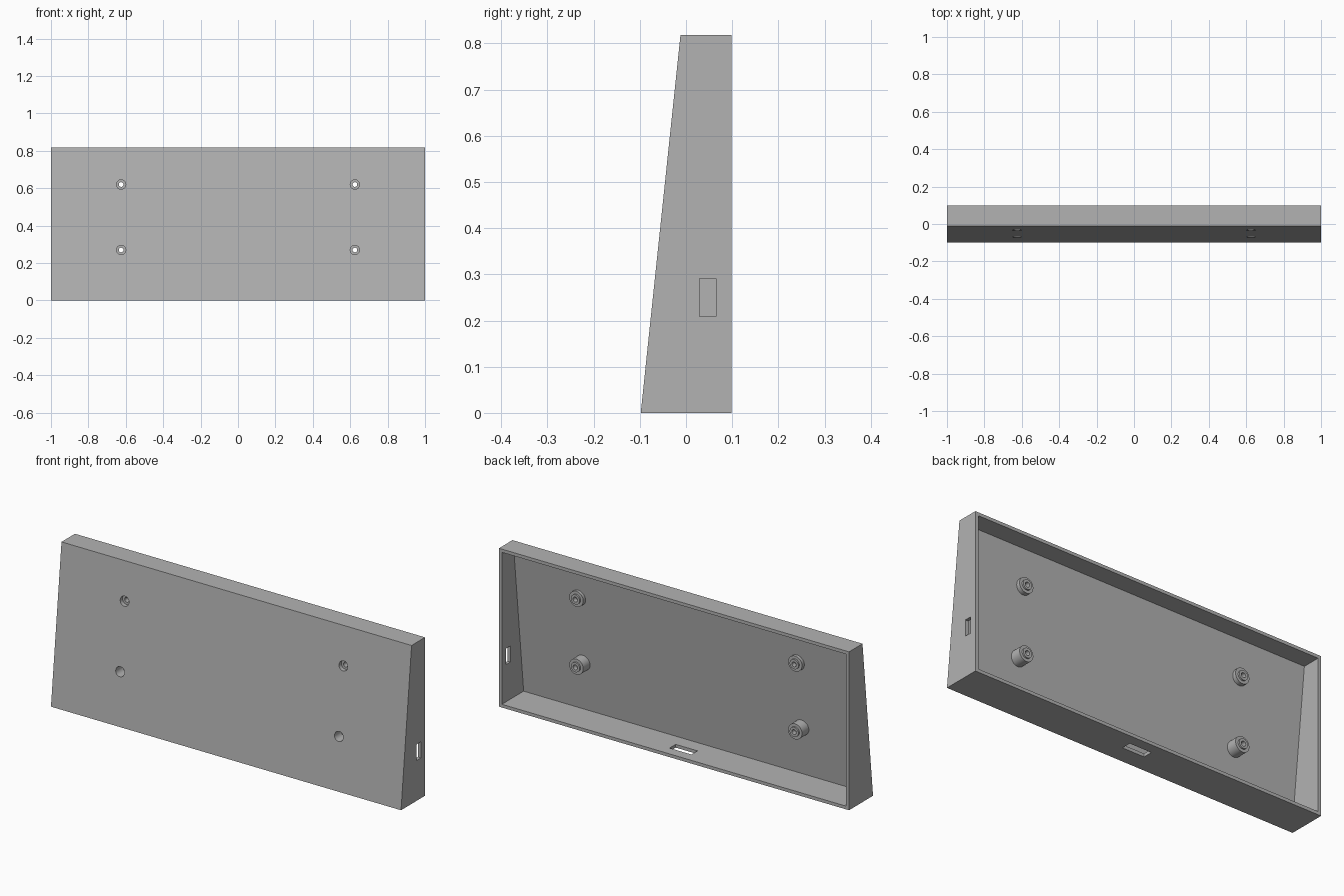
import bpy, bmesh, math
from mathutils import Matrix, Vector

cube = bpy.data.objects.get("Cube")
if cube:
    bpy.data.objects.remove(cube, do_unlink=True)

HALF_W, HEIGHT, WALL = 1.0, 0.818, 0.0167
BACK, FRONT_LOW, FRONT_TOP = 0.098, -0.098, -0.012
POST_END, BORE_FLOOR = 0.003, -0.014
SLOPE = (FRONT_TOP - FRONT_LOW) / HEIGHT

grey = bpy.data.materials.new("plain grey")
grey.use_nodes = True
colour = (0.45, 0.45, 0.45, 1)
grey.diffuse_color = colour
grey.node_tree.nodes["Principled BSDF"].inputs["Base Color"].default_value = colour


def front_y(z):
    return FRONT_LOW + SLOPE * z


def make_object(name, bm):
    bmesh.ops.recalc_face_normals(bm, faces=bm.faces)
    mesh = bpy.data.meshes.new(name)
    bm.to_mesh(mesh)
    bm.free()
    mesh.materials.append(grey)
    ob = bpy.data.objects.new(name, mesh)
    bpy.context.collection.objects.link(ob)
    return ob


def wedge(name, half_w, profile):
    """Extrude a (y, z) side profile across the width."""
    bm = bmesh.new()
    face = bm.faces.new([bm.verts.new((-half_w, y, z)) for y, z in profile])
    ext = bmesh.ops.extrude_face_region(bm, geom=[face])
    verts = [v for v in ext["geom"] if isinstance(v, bmesh.types.BMVert)]
    bmesh.ops.translate(bm, vec=(2 * half_w, 0, 0), verts=verts)
    return make_object(name, bm)


def rod(name, x, z, radius, y0, y1):
    """Cylinder running front to back."""
    bm = bmesh.new()
    place = Matrix.Translation((x, (y0 + y1) / 2, z)) @ Matrix.Rotation(math.pi / 2, 4, "X")
    bmesh.ops.create_cone(bm, cap_ends=True, segments=32, radius1=radius,
                          radius2=radius, depth=y1 - y0, matrix=place)
    return make_object(name, bm)


def box(name, centre, size):
    bm = bmesh.new()
    bmesh.ops.create_cube(bm, size=1)
    bmesh.ops.scale(bm, vec=size, verts=bm.verts)
    bmesh.ops.translate(bm, vec=Vector(centre), verts=bm.verts)
    return make_object(name, bm)


def combine(target, tool, operation):
    mod = target.modifiers.new(tool.name, "BOOLEAN")
    mod.operation, mod.solver, mod.object = operation, "EXACT", tool
    bpy.context.view_layer.objects.active = target
    bpy.ops.object.modifier_apply(modifier=mod.name)
    bpy.data.objects.remove(tool, do_unlink=True)


# Sloped shell, open at the back
shell = wedge("sloped_enclosure", HALF_W, [
    (FRONT_LOW, 0), (BACK, 0), (BACK, HEIGHT), (FRONT_TOP, HEIGHT)])
low, high = WALL, HEIGHT - WALL
cavity = wedge("cavity", HALF_W - WALL, [
    (front_y(low) + WALL, low), (BACK + 0.1, low),
    (BACK + 0.1, high), (front_y(high) + WALL, high)])
combine(shell, cavity, "DIFFERENCE")

# Screw posts with locating collars, front counterbores and through holes
for x in (-0.625, 0.625):
    for z in (0.27, 0.62):
        start = front_y(z) + 0.008
        combine(shell, rod("screw_post", x, z, 0.04, start, POST_END), "UNION")
        combine(shell, rod("post_collar", x, z, 0.025, POST_END - 0.005, POST_END + 0.008), "UNION")
        combine(shell, rod("counterbore", x, z, 0.025, -0.2, BORE_FLOOR), "DIFFERENCE")
        combine(shell, rod("screw_hole", x, z, 0.0125, -0.2, 0.2), "DIFFERENCE")

# Cable slots in the side wall and the base
combine(shell, box("side_slot", (HALF_W, 0.047, 0.25), (0.1, 0.036, 0.083)), "DIFFERENCE")
combine(shell, box("base_slot", (0, 0.02, 0), (0.125, 0.05, 0.1)), "DIFFERENCE")

# Smooth bores, crisp edges
bpy.ops.object.select_all(action="DESELECT")
shell.select_set(True)
bpy.context.view_layer.objects.active = shell
bpy.ops.object.shade_smooth_by_angle(angle=math.radians(30))
